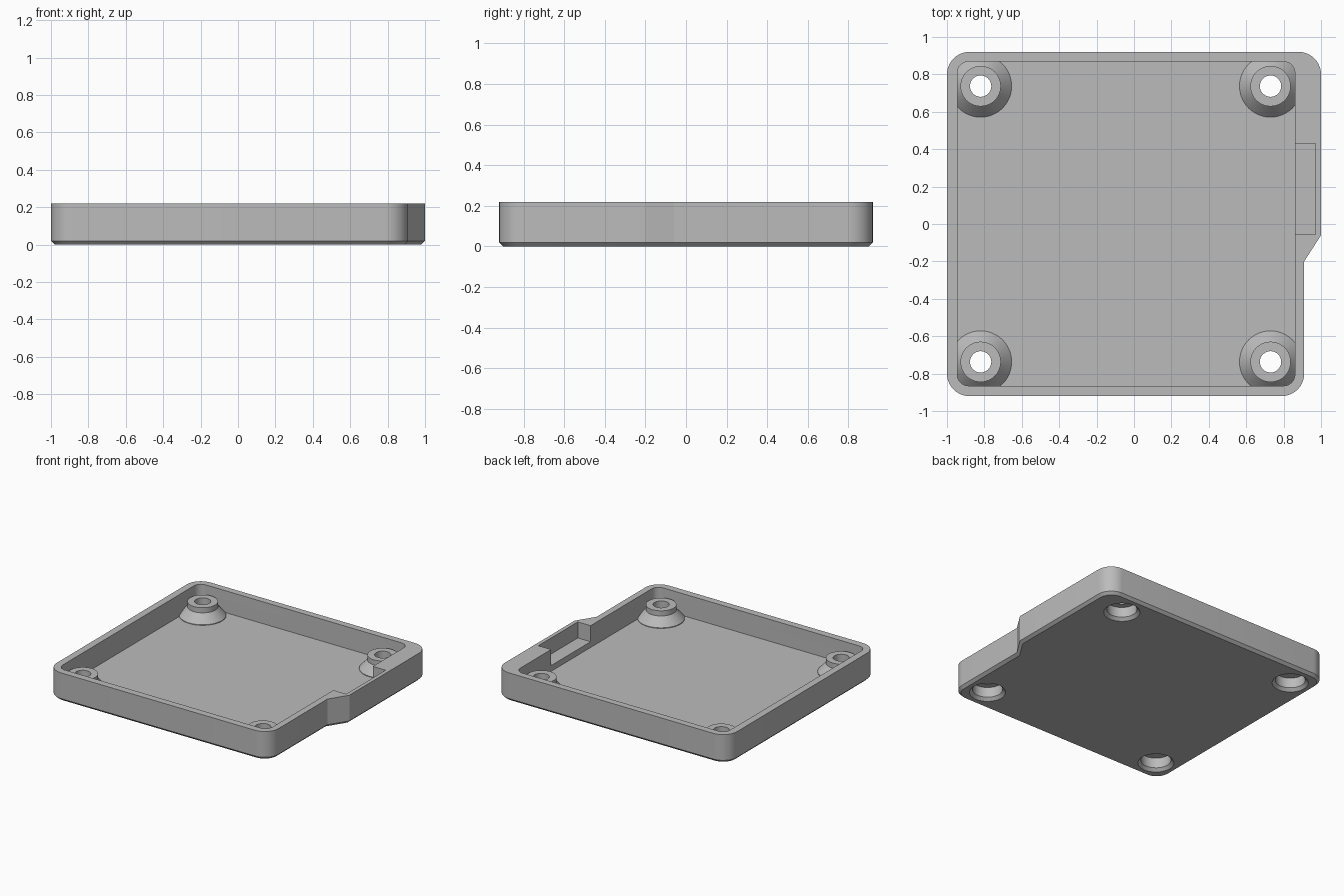
import bpy, bmesh, math
from mathutils import Vector

HEIGHT = 0.22
FLOOR = 0.05

if "Cube" in bpy.data.objects:
    bpy.data.objects.remove(bpy.data.objects["Cube"], do_unlink=True)

grey = bpy.data.materials.new("plain_grey")
grey.use_nodes = True
grey.diffuse_color = (0.5, 0.5, 0.5, 1)
grey.node_tree.nodes["Principled BSDF"].inputs["Base Color"].default_value = (0.5, 0.5, 0.5, 1)


def make_object(name, bm):
    bmesh.ops.recalc_face_normals(bm, faces=bm.faces[:])
    mesh = bpy.data.meshes.new(name)
    bm.to_mesh(mesh)
    bm.free()
    mesh.materials.append(grey)
    obj = bpy.data.objects.new(name, mesh)
    bpy.context.scene.collection.objects.link(obj)
    return obj


def rounded(corners, segments=10):
    """Counter-clockwise outline from (x, y, radius) corners."""
    points = []
    for i, (x, y, r) in enumerate(corners):
        here = Vector((x, y))
        if r == 0:
            points.append(here)
            continue
        before = (Vector(corners[i - 1][:2]) - here).normalized()
        after = (Vector(corners[(i + 1) % len(corners)][:2]) - here).normalized()
        centre = here + (before + after) * r
        for k in range(segments + 1):
            a = math.pi / 2 * k / segments
            points.append(centre - after * r * math.cos(a) - before * r * math.sin(a))
    return points


def prism(name, outline, z0, z1, chamfer=0):
    bm = bmesh.new()
    base = bm.faces.new([bm.verts.new((p.x, p.y, z0)) for p in outline])
    top = bmesh.ops.extrude_face_region(bm, geom=[base], use_keep_orig=True)
    moved = [g for g in top["geom"] if isinstance(g, bmesh.types.BMVert)]
    bmesh.ops.translate(bm, verts=moved, vec=(0, 0, z1 - z0))
    bmesh.ops.recalc_face_normals(bm, faces=bm.faces[:])
    if chamfer:
        rim = [e for e in bm.edges if all(abs(v.co.z - z0) < 1e-5 for v in e.verts)]
        bmesh.ops.bevel(bm, geom=rim, offset=chamfer, segments=1, affect='EDGES')
    return make_object(name, bm)


def lathes(name, profile, centres, sides=48):
    """Capped solids of revolution, one at each centre."""
    bm = bmesh.new()
    for cx, cy in centres:
        rings = []
        for r, z in profile:
            rings.append([bm.verts.new((cx + r * math.cos(math.tau * k / sides),
                                        cy + r * math.sin(math.tau * k / sides), z))
                          for k in range(sides)])
        for low, high in zip(rings, rings[1:]):
            for k in range(sides):
                n = (k + 1) % sides
                bm.faces.new((low[k], low[n], high[n], high[k]))
        bm.faces.new(rings[0][::-1])
        bm.faces.new(rings[-1])
    return make_object(name, bm)


def combine(target, other, operation):
    mod = target.modifiers.new(operation.lower(), 'BOOLEAN')
    mod.object = other
    mod.operation = operation
    mod.solver = 'EXACT'
    bpy.context.view_layer.objects.active = target
    bpy.ops.object.modifier_apply(modifier=mod.name)
    bpy.data.objects.remove(other, do_unlink=True)


# Outer shell with a stepped right-hand wall and a chamfered base
R = 0.12
tray = prism("tray", rounded([
    (-1, -0.92, R), (0.91, -0.92, R), (0.91, -0.2, 0), (1, -0.06, 0),
    (1, 0.92, R), (-1, 0.92, R)]), 0, HEIGHT, 0.02)

# Main cavity
r = 0.06
cavity = prism("cavity_cutter", rounded([
    (-0.945, -0.865, r), (0.86, -0.865, r), (0.86, 0.868, r), (-0.945, 0.868, r)]),
    FLOOR, HEIGHT + 0.1)
combine(tray, cavity, 'DIFFERENCE')

# Pocket in the thick part of the side wall
pocket = prism("pocket_cutter", rounded([
    (0.8, -0.055, 0), (0.97, -0.055, 0), (0.97, 0.43, 0), (0.8, 0.43, 0)]),
    0.095, HEIGHT + 0.1)
combine(tray, pocket, 'DIFFERENCE')

# Screw bosses: conical foot and short collar
centres = [(x, y) for x in (-0.82, 0.73) for y in (-0.737, 0.737)]
bosses = lathes("bosses", [(0.166, 0.03), (0.166, 0.055), (0.108, 0.12), (0.108, 0.16)], centres)
combine(tray, bosses, 'UNION')

# Through holes, and head recesses with a chamfered mouth underneath
holes = lathes("hole_cutter", [(0.057, -0.1), (0.057, 0.3)], centres)
combine(tray, holes, 'DIFFERENCE')
recesses = lathes("recess_cutter", [(0.128, -0.05), (0.128, 0), (0.106, 0.022), (0.106, 0.1)], centres)
combine(tray, recesses, 'DIFFERENCE')

# Smooth rounded walls, sharp edges elsewhere
bpy.ops.object.select_all(action='DESELECT')
tray.select_set(True)
bpy.context.view_layer.objects.active = tray
bpy.ops.object.shade_smooth_by_angle(angle=math.radians(30))
